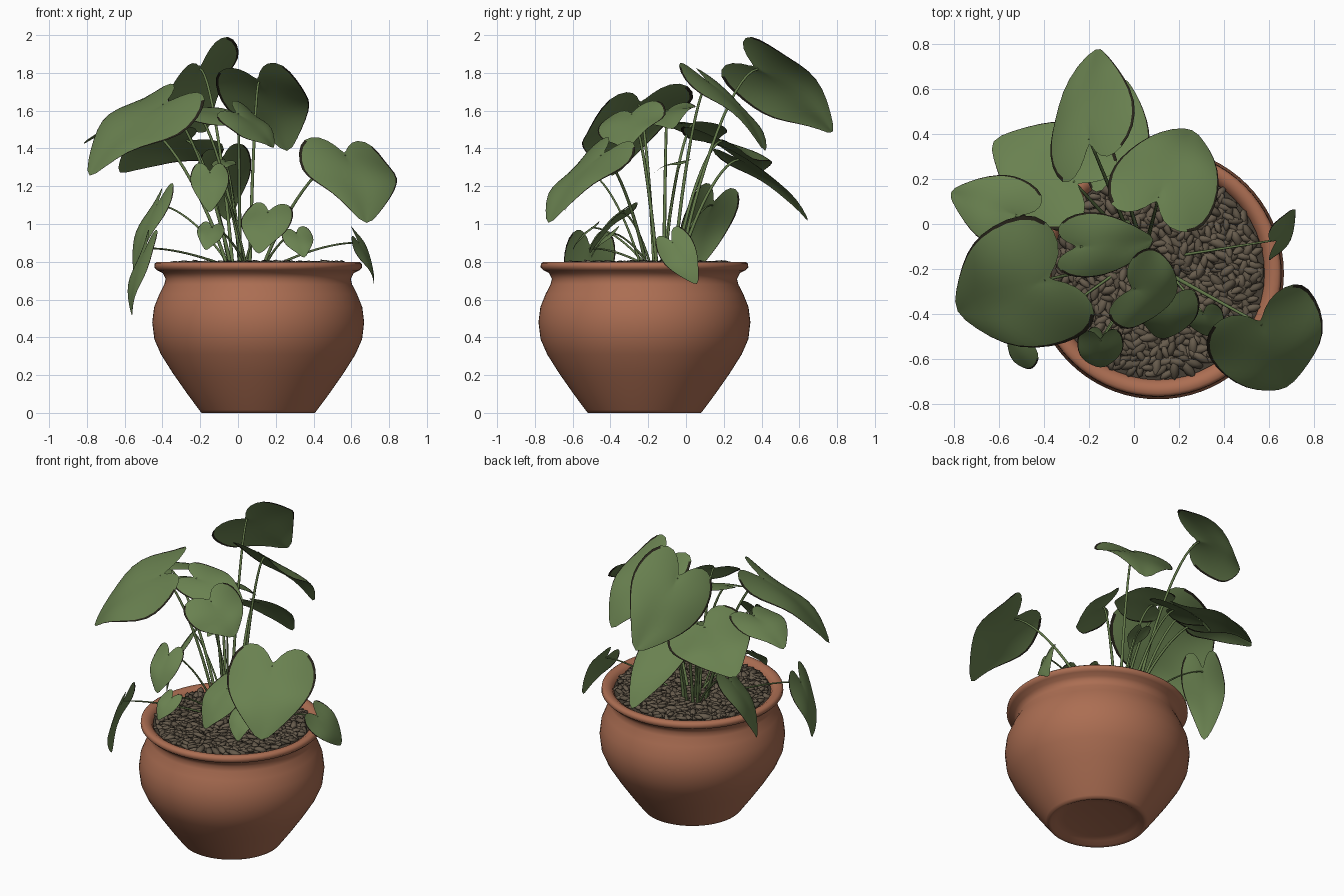
import bpy, bmesh, math, random
from mathutils import Vector, Matrix, Euler

random.seed(4)
if "Cube" in bpy.data.objects:
    bpy.data.objects.remove(bpy.data.objects["Cube"])


def material(name, rgb):
    m = bpy.data.materials.new(name)
    m.use_nodes = True
    m.diffuse_color = (*rgb, 1)
    bsdf = m.node_tree.nodes["Principled BSDF"]
    bsdf.inputs["Base Color"].default_value = (*rgb, 1)
    bsdf.inputs["Roughness"].default_value = 0.8
    return m


TERRACOTTA = material("terracotta", (0.41, 0.155, 0.085))
LEAF = material("leaf green", (0.142, 0.22, 0.08))
MARGIN = material("dark leaf margin", (0.02, 0.017, 0.01))
STEM = material("stem green", (0.13, 0.2, 0.07))
SOIL = material("dark soil", (0.06, 0.047, 0.033))
PEBBLE = material("brown pebble", (0.135, 0.106, 0.073))
PEBBLE_DARK = material("dark pebble", (0.105, 0.083, 0.057))

POT = Vector((0.107, -0.22, 0))
ROOT = Vector((0.05, -0.15, 0.77))


def add_mesh(name, bm, mats, angle=None):
    mesh = bpy.data.meshes.new(name)
    bm.to_mesh(mesh)
    bm.free()
    ob = bpy.data.objects.new(name, mesh)
    bpy.context.collection.objects.link(ob)
    for m in mats:
        mesh.materials.append(m)
    if angle:
        bpy.ops.object.select_all(action='DESELECT')
        ob.select_set(True)
        bpy.context.view_layer.objects.active = ob
        bpy.ops.object.shade_smooth_by_angle(angle=math.radians(angle))
    return ob


# Pot: a lathed profile with a softly hollowed foot and rolled rim
PROFILE = [(0, 0.03), (0.2, 0.028), (0.25, 0.018), (0.28, 0.002), (0.3, 0), (0.312, 0.015),
           (0.375, 0.1), (0.452, 0.21), (0.515, 0.31), (0.55, 0.39), (0.561, 0.48),
           (0.551, 0.56), (0.523, 0.63), (0.497, 0.68), (0.49, 0.71), (0.505, 0.74),
           (0.535, 0.755), (0.55, 0.77), (0.548, 0.79), (0.535, 0.8), (0.51, 0.8),
           (0.485, 0.785), (0.47, 0.75), (0.46, 0.68)]
bm = bmesh.new()
ring = [bm.verts.new((r, 0, z)) for r, z in PROFILE]
edges = [bm.edges.new(pair) for pair in zip(ring, ring[1:])]
bmesh.ops.spin(bm, geom=ring + edges, cent=(0, 0, 0), axis=(0, 0, 1),
               angle=math.tau, steps=72)
bmesh.ops.remove_doubles(bm, verts=bm.verts, dist=0.0005)
bmesh.ops.recalc_face_normals(bm, faces=bm.faces)
add_mesh("pot", bm, [TERRACOTTA], 60).location = POT

# Soil disc under the pebbles
bm = bmesh.new()
bmesh.ops.create_circle(bm, cap_ends=True, segments=48, radius=0.475)
add_mesh("soil", bm, [SOIL]).location = POT + Vector((0, 0, 0.77))

# Pebbles: flattened stones scattered on a sunflower spiral
bm = bmesh.new()
COUNT = 620
for i in range(COUNT):
    r = 0.455 * math.sqrt((i + 0.5) / COUNT)
    a = i * math.radians(137.508)
    spot = Vector((r * math.cos(a), r * math.sin(a), 0.778 + random.uniform(-0.006, 0.014)))
    turn = Euler((random.uniform(-0.5, 0.5), random.uniform(-0.4, 0.4), random.uniform(0, math.tau)))
    size = random.uniform(0.8, 1.25)
    shape = Matrix.Diagonal((0.041 * size, 0.02 * size, 0.014, 1))
    made = bmesh.ops.create_icosphere(bm, subdivisions=1, radius=1,
                                      matrix=Matrix.Translation(spot) @ turn.to_matrix().to_4x4() @ shape)
    shade = int(random.random() < 0.4)
    for f in {f for v in made["verts"] for f in v.link_faces}:
        f.material_index = shade
add_mesh("pebbles", bm, [PEBBLE, PEBBLE_DARK], 60).location = POT

# Half outline of a heart leaf: along the midrib, across the half width
HALF = [(0, 0), (-0.17, 0.12), (-0.31, 0.42), (-0.27, 0.8), (-0.06, 1.01),
        (0.2, 1.05), (0.42, 0.93), (0.64, 0.67), (0.86, 0.32), (1.05, 0)]
ACROSS = [0, 0.3, 0.6, 0.85, 0.97, 1]


def leaf(name, notch, tip, side):
    notch, axis, side = Vector(notch), Vector(tip) - Vector(notch), Vector(side)
    length, half = axis.length, side.length
    axis.normalize()
    side = (side - axis * side.dot(axis)).normalized()
    up = side.cross(axis)
    if up.z < 0:
        up.negate()
    phase = random.uniform(0, math.tau)
    bm = bmesh.new()
    for sign in (-1, 1):
        rows = []
        for i, (a, b) in enumerate(HALF):
            rib, row = i / (len(HALF) - 1), []
            for s in ACROSS:
                u, w = rib + (a - rib) * s, b * s
                # arched along the midrib, creased at it, wavy at the margin
                h = 0.34 * length * u * (1 - u) if u > 0 else 0.2 * length * u
                h += half * (0.16 * w - 0.28 * w * w)
                h += 0.09 * half * w * math.sin(7 * u + phase + sign)
                row.append(bm.verts.new(notch + axis * u * length
                                        + side * sign * w * half + up * h))
            rows.append(row)
        # dried dark margin on the outer half of the blade
        for j, (p, q) in enumerate(zip(rows, rows[1:])):
            for k in range(len(ACROSS) - 1):
                f = bm.faces.new((p[k], p[k + 1], q[k + 1], q[k]))
                f.material_index = int(j >= 3 and k == len(ACROSS) - 2)
    bmesh.ops.remove_doubles(bm, verts=bm.verts, dist=0.0006)
    bmesh.ops.recalc_face_normals(bm, faces=bm.faces)
    if sum(f.normal.dot(up) for f in bm.faces) < 0:
        bmesh.ops.reverse_faces(bm, faces=bm.faces)
    ob = add_mesh(name, bm, [LEAF, MARGIN], 80)
    ob.modifiers.new("smooth", 'SUBSURF').levels = 1


def stem(name, notch, thick):
    end = Vector(notch)
    out = (end - ROOT) * 0.22
    base = ROOT + Vector((out.x + random.uniform(-0.04, 0.04), out.y + random.uniform(-0.04, 0.04), 0))
    rise = end.z - base.z
    curve = bpy.data.curves.new(name, 'CURVE')
    curve.dimensions = '3D'
    curve.bevel_depth, curve.bevel_resolution, curve.resolution_u = thick, 2, 14
    curve.use_fill_caps = True
    sp = curve.splines.new('BEZIER')
    sp.bezier_points.add(1)
    lift = base.lerp(end, 0.25)
    lift.z = base.z + 0.5 * rise
    bend = base.lerp(end, 0.7)
    bend.z = end.z - 0.02 * rise + 0.01
    for p, co, l, r, rad in zip(sp.bezier_points, (base, end), (base, bend),
                                (lift, end), (1, 0.6)):
        p.handle_left_type = p.handle_right_type = 'FREE'
        p.co, p.handle_left, p.handle_right, p.radius = co, l, r, rad
    curve.materials.append(STEM)
    bpy.context.collection.objects.link(bpy.data.objects.new(name, curve))


# Each leaf: stem joint, tip, half-width vector
LARGE = {
    "back_top": ((-0.2, 0.38, 1.82), (-0.17, 0.78, 1.48), (0.17, 0.06, 0.16)),
    "back_left": ((0.11, 0.12, 1.75), (0.26, 0.42, 1.38), (0.21, -0.1, 0.04)),
    "back_right": ((-0.27, 0.19, 1.44), (-0.63, 0.37, 1.27), (0.1, 0.21, -0.08)),
    "front_right": ((-0.4, -0.25, 1.63), (-0.79, -0.39, 1.25), (-0.09, 0.27, 0.11)),
    "front_left": ((0.57, -0.45, 1.36), (0.68, -0.73, 1.0), (0.24, 0.1, -0.03)),
    "back_low": ((-0.08, 0.28, 1.34), (-0.05, 0.65, 1.01), (0.14, 0, 0.04)),
    "side_right": ((-0.53, 0.04, 1.53), (-0.82, 0.14, 1.42), (0.05, 0.15, 0)),
    "centre_top": ((-0.24, -0.1, 1.6), (0.09, -0.07, 1.5), (0.02, 0.14, 0.04)),
    "centre_front": ((0, -0.29, 1.58), (0.19, -0.31, 1.4), (0.07, 0.17, 0.04)),
}
SMALL = {
    "front_heart": ((-0.15, -0.52, 1.27), (-0.15, -0.64, 1.06), (0.1, 0, 0)),
    "front_low": ((0.16, -0.34, 1.06), (0.11, -0.51, 0.84), (0.13, 0, 0.03)),
    "side_low": ((-0.43, 0.14, 1.1), (-0.54, 0.02, 0.71), (-0.05, 0.13, 0)),
    "drooping_right": ((-0.49, -0.51, 0.87), (-0.56, -0.53, 0.51), (-0.03, 0.13, 0.02)),
    "drooping_left": ((0.64, -0.07, 0.9), (0.72, 0.06, 0.68), (0.01, 0.09, 0.03)),
    "front_bud": ((-0.14, -0.5, 0.98), (-0.17, -0.6, 0.86), (0.07, 0, 0)),
    "left_bud": ((0.31, -0.4, 0.95), (0.35, -0.5, 0.82), (0.08, 0.01, 0)),
    "inner_bud": ((-0.07, -0.02, 1.33), (-0.11, -0.17, 1.27), (0.06, 0, 0)),
}
for group, thick in ((LARGE, 0.01), (SMALL, 0.007)):
    for name, (notch, tip, side) in group.items():
        leaf(name + "_leaf", notch, tip, side)
        stem(name + "_stem", notch, thick)
